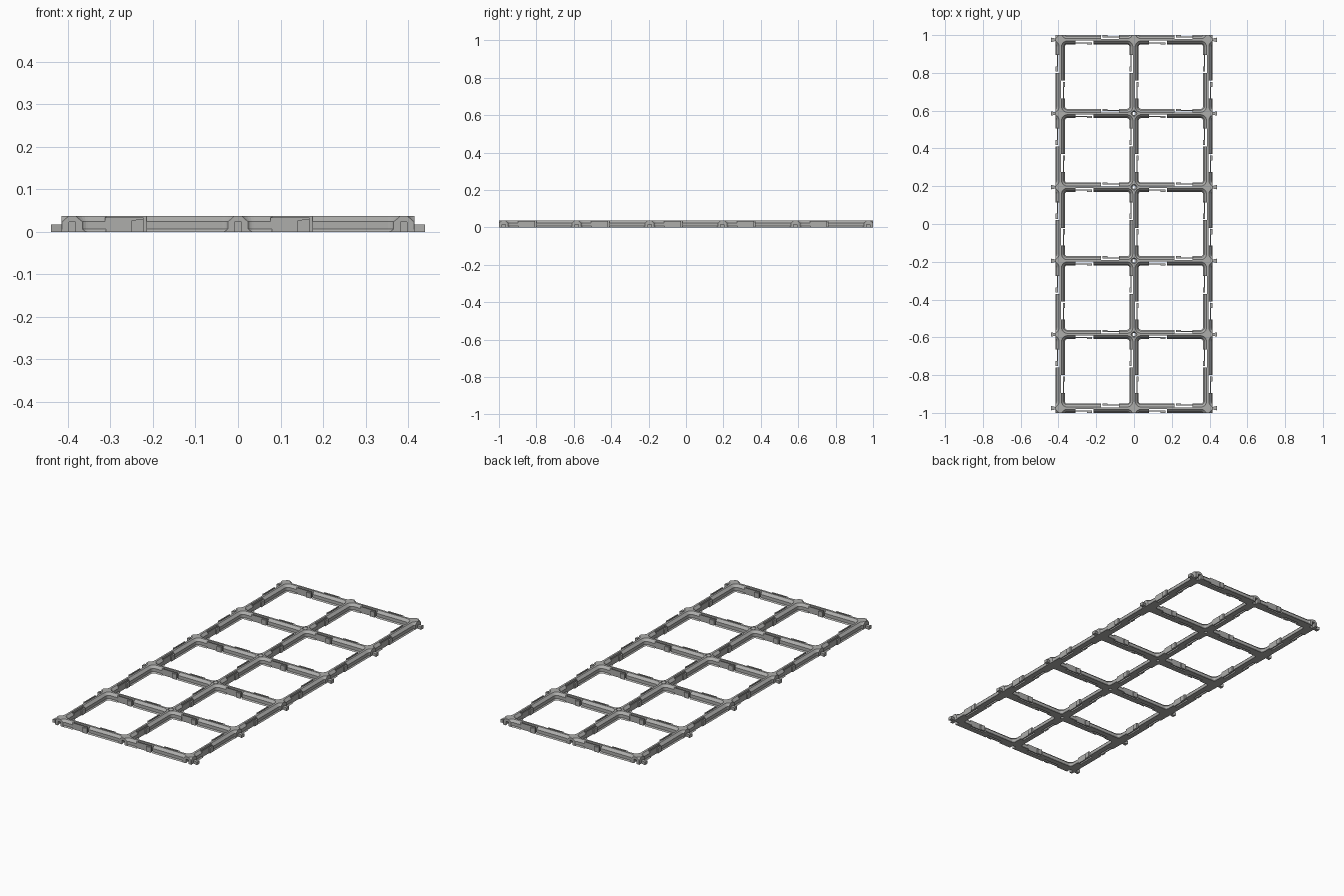
import bpy, bmesh
from math import pi, cos, sin
from mathutils import Matrix

cube = bpy.data.objects.get("Cube")
if cube:
    bpy.data.objects.remove(cube, do_unlink=True)

PITCH, HEIGHT, RIM, CORNER = 0.39, 0.037, 0.025, 0.037
COLS, ROWS = 2, 5
HX, HY = COLS * PITCH / 2, ROWS * PITCH / 2
node_x = [i * PITCH - HX for i in range(COLS + 1)]
node_y = [j * PITCH - HY for j in range(ROWS + 1)]

grey = bpy.data.materials.new("plain grey")
grey.use_nodes = True
colour = (0.42, 0.42, 0.41, 1)
grey.diffuse_color = colour
grey.node_tree.nodes["Principled BSDF"].inputs["Base Color"].default_value = colour


def loft(bm, rings, matrix=Matrix()):
    """Closed solid through stacked rings of equal point count."""
    loops = [[bm.verts.new(matrix @ Matrix.Translation(p).translation) for p in r] for r in rings]
    n = len(loops[0])
    for low, high in zip(loops, loops[1:]):
        for i in range(n):
            k = (i + 1) % n
            bm.faces.new((low[i], low[k], high[k], high[i]))
    bm.faces.new(loops[0][::-1])
    bm.faces.new(loops[-1])


def prism(bm, outline, z0, z1, matrix=Matrix()):
    loft(bm, [[(x, y, z) for x, y in outline] for z in (z0, z1)], matrix)


def rect(x0, x1, y0, y1):
    return [(x0, y0), (x1, y0), (x1, y1), (x0, y1)]


def rounded_square(half, radius, z, steps=6):
    pts = []
    for q in range(4):
        for s in range(steps + 1):
            a = (q + s / steps) * pi / 2
            cx = (half - radius) * (1 if q in (0, 3) else -1)
            cy = (half - radius) * (1 if q in (0, 1) else -1)
            pts.append((cx + radius * cos(a), cy + radius * sin(a), z))
    return pts


def circle(r, z, n=24):
    return [(r * cos(2 * pi * i / n), r * sin(2 * pi * i / n), z) for i in range(n)]


def finish(bm, name):
    bmesh.ops.recalc_face_normals(bm, faces=bm.faces)
    mesh = bpy.data.meshes.new(name)
    bm.to_mesh(mesh)
    bm.free()
    mesh.materials.append(grey)
    obj = bpy.data.objects.new(name, mesh)
    bpy.context.collection.objects.link(obj)
    return obj


def cut(target, bm):
    cutter = finish(bm, "cutter")
    cutter.hide_render = True
    mod = target.modifiers.new("cut", 'BOOLEAN')
    mod.operation, mod.solver, mod.object = 'DIFFERENCE', 'EXACT', cutter
    bpy.context.view_layer.objects.active = target
    bpy.ops.object.modifier_apply(modifier=mod.name)
    bpy.data.objects.remove(cutter, do_unlink=True)


# Slab that becomes the grid frame
bm = bmesh.new()
prism(bm, rect(-HX - RIM, HX + RIM, -HY - RIM, HY + RIM), 0, HEIGHT)
frame = finish(bm, "grid_frame")

# Stepped pockets, including a ring of pockets outside that shapes the outer rails
profile = [(-0.01, 0.0245), (0, 0.0245), (0.007, 0.019), (0.024, 0.019),
           (HEIGHT, 0.006), (0.05, 0.006)]
bm = bmesh.new()
for i in range(-1, COLS + 1):
    for j in range(-1, ROWS + 1):
        place = Matrix.Translation(((i + 0.5) * PITCH - HX, (j + 0.5) * PITCH - HY, 0))
        loft(bm, [rounded_square(PITCH / 2 - h, CORNER - h, z) for z, h in profile], place)
cut(frame, bm)

# Both faces of every rail, each with outward as local -y
rail_sides = []
for i in range(COLS):
    for y in node_y:
        rail_sides += [((i + 0.5) * PITCH - HX, y, a) for a in (0, pi)]
for j in range(ROWS):
    for x in node_x:
        rail_sides += [(x, (j + 0.5) * PITCH - HY, a) for a in (pi / 2, -pi / 2)]
places = [Matrix.Translation((x, y, 0)) @ Matrix.Rotation(a, 4, 'Z') for x, y, a in rail_sides]

# Notches for the spring clips
bm = bmesh.new()
for place in places:
    prism(bm, rect(-0.115, -0.02, -0.035, -0.004), -0.01, 0.05, place)
cut(frame, bm)

# Connector sockets in the front and back, screw holes in the inner nodes
bm = bmesh.new()
for x in node_x:
    for y, a in ((node_y[0], 0), (node_y[-1], pi)):
        place = Matrix.Translation((x, y, 0)) @ Matrix.Rotation(a, 4, 'Z')
        prism(bm, [(-0.007, -0.03), (0.007, -0.03), (0.012, 0), (-0.012, 0)], -0.01, 0.023, place)
for x in node_x[1:-1]:
    for y in node_y[1:-1]:
        loft(bm, [circle(r, z) for r, z in ((0.009, -0.01), (0.009, 0.024),
             (0.015, 0.033), (0.015, 0.05))], Matrix.Translation((x, y, 0)))
cut(frame, bm)

# Spring clips: a thin arm with a nub near its free end
bm = bmesh.new()
for place in places:
    prism(bm, rect(-0.118, -0.027, -0.0185, -0.013), 0, 0.034, place)
    low, high = 0.027, 0.031
    loft(bm, [[(-0.055, y, 0), (-0.027, y, 0), (-0.027, y, high), (-0.055, y, low)]
              for y in (-0.0245, -0.016)], place)
finish(bm, "spring_clips")

# Dovetail connector tabs on the left and right sides
bm = bmesh.new()
for x, a in ((node_x[0], pi), (node_x[-1], 0)):
    for y in node_y:
        place = Matrix.Translation((x, y, 0)) @ Matrix.Rotation(a, 4, 'Z')
        prism(bm, [(0.02, -0.005), (0.05, -0.012), (0.05, 0.012), (0.02, 0.005)], 0, 0.017, place)
finish(bm, "connector_tabs")
